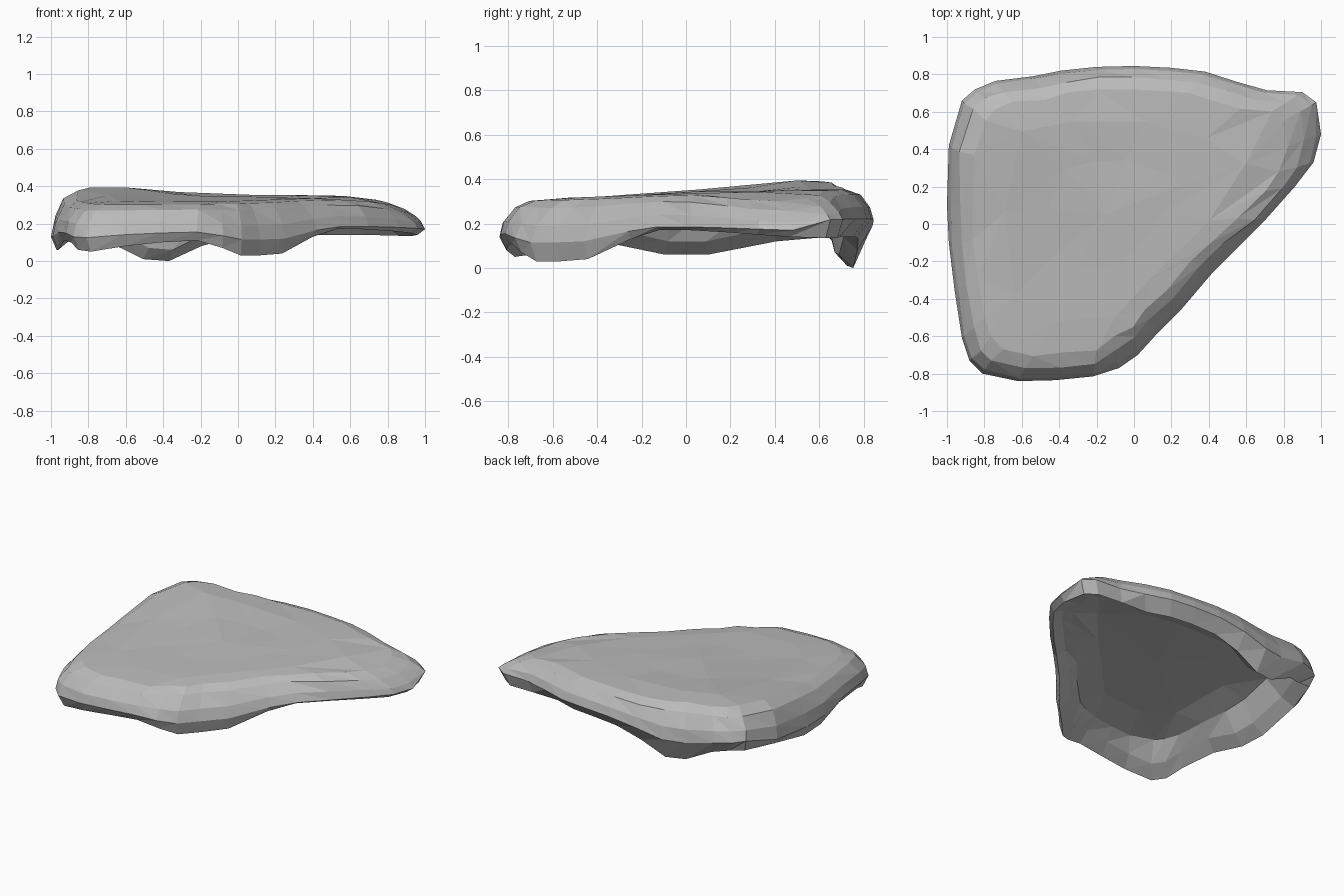
import bpy
import bmesh
import random
from mathutils import Vector

default_cube = bpy.data.objects.get("Cube")
if default_cube:
    bpy.data.objects.remove(default_cube, do_unlink=True)

random.seed(4)
CENTRE = Vector((-0.15, 0.05))

# Widest outline (x, y) with the height of the wavy lower rim
OUTLINE = [
    (1, 0.48, 0.14), (0.96, 0.33, 0.15), (0.86, 0.2, 0.16), (0.7, 0.02, 0.17),
    (0.55, -0.13, 0.17), (0.42, -0.26, 0.13), (0.25, -0.46, 0.04), (0.12, -0.59, 0.03),
    (0.02, -0.7, 0.03), (-0.08, -0.77, 0.07), (-0.22, -0.815, 0.11), (-0.42, -0.835, 0.1),
    (-0.62, -0.84, 0.08), (-0.81, -0.8, 0.05), (-0.88, -0.73, 0.06), (-0.92, -0.61, 0.1),
    (-0.96, -0.35, 0.11), (-0.99, -0.1, 0.06), (-1, 0.1, 0.06), (-0.99, 0.42, 0.12),
    (-0.92, 0.66, 0.14), (-0.85, 0.72, 0.12), (-0.74, 0.765, 0.1), (-0.54, 0.79, 0.01),
    (-0.39, 0.82, 0), (-0.2, 0.84, 0.08), (0, 0.845, 0.13), (0.2, 0.835, 0.14),
    (0.38, 0.815, 0.14), (0.55, 0.76, 0.14), (0.71, 0.715, 0.14), (0.9, 0.705, 0.135),
    (0.975, 0.65, 0.135),
]


def crown_height(x, y):
    """Height of the upper surface: nearly flat, one raised corner, a falling tip."""
    corner = Vector((x + 0.75, y - 0.48)).length
    bump = 0.055 * max(0, 1 - corner / 0.6)
    tip_fall = 0.4 * max(0, x - 0.5) ** 2
    return 0.335 + 0.035 * y + bump - tip_fall


def widest_height(y, rim):
    """Height at which the side wall bulges out furthest."""
    return 0.1 + rim / 2 + (0.05 if y > 0.5 else 0)


def long_slope(x, y):
    """True along the gentler diagonal side."""
    return y < 0 and x > -0.1


def back_edge(x, y):
    """True along the back, where the lip curls in further."""
    return y > 0.7 and x < 0.6


def ring(bm, inset, height, jitter=0, step=1, region=long_slope, widen=1):
    """One loop of vertices pulled towards the centre, further in one region."""
    verts = []
    for x, y, rim in OUTLINE[::step]:
        amount = inset * (widen if region(x, y) else 1)
        flat = Vector((x, y)).lerp(CENTRE, amount)
        flat += Vector((random.uniform(-jitter, jitter), random.uniform(-jitter, jitter)))
        z = height(flat.x, flat.y, rim, widest_height(y, rim))
        verts.append(bm.verts.new((flat.x, flat.y, z)))
    return verts


def bridge(bm, outer, inner):
    """Join two loops; the inner one may have a third as many vertices."""
    count, ratio = len(outer), len(outer) // len(inner)
    for i in range(count):
        a, b = outer[i], outer[(i + 1) % count]
        # Shift by half a step so that each inner vertex sits amid its outer ones
        c = inner[(i + ratio // 2) // ratio % len(inner)]
        d = inner[(i + 1 + ratio // 2) // ratio % len(inner)]
        if c is d:
            bm.faces.new((a, b, c))
        else:
            bm.faces.new((a, b, d))
            bm.faces.new((a, d, c))


def close(bm, loop, z):
    """Fan the last loop to a single middle vertex."""
    middle = bm.verts.new((CENTRE.x, CENTRE.y, z))
    for i, vert in enumerate(loop):
        bm.faces.new((vert, loop[(i + 1) % len(loop)], middle))


def blend(share):
    """Height part of the way from the widest line up to the crown."""
    return lambda x, y, rim, wide: wide + (crown_height(x, y) - wide) * share


def below_crown(depth):
    return lambda x, y, rim, wide: crown_height(x, y) - depth


def above_rim(lift):
    return lambda x, y, rim, wide: rim + lift


bm = bmesh.new()

# Outer skin, from the widest line to the top
widest = ring(bm, 0, blend(0))
outer_loops = [
    widest,
    ring(bm, 0.02, blend(0.38), 0.004, widen=1.6),
    ring(bm, 0.075, blend(0.78), 0.008, widen=1.6),
    ring(bm, 0.16, blend(0.95), 0.01, widen=1.3),
    ring(bm, 0.36, below_crown(0), 0.02, 3),
    ring(bm, 0.66, below_crown(0), 0.03, 3),
]

# Curled lip and hollow underside
lip_loops = [
    widest,
    ring(bm, 0.035, above_rim(0), region=back_edge, widen=2.5),
    ring(bm, 0.125, above_rim(0.06), 0.005, region=back_edge, widen=1.35),
    ring(bm, 0.22, below_crown(0.09), 0.01),
    ring(bm, 0.42, below_crown(0.05), 0.02, 3),
]

for loops, middle_z in ((outer_loops, 0.345), (lip_loops, 0.295)):
    for outer, inner in zip(loops, loops[1:]):
        bridge(bm, outer, inner)
    close(bm, loops[-1], middle_z)

bmesh.ops.recalc_face_normals(bm, faces=bm.faces[:])
mesh = bpy.data.meshes.new("stone_shell")
bm.to_mesh(mesh)
bm.free()

shell = bpy.data.objects.new("stone_shell", mesh)
bpy.context.collection.objects.link(shell)

# Single stone colour
stone = bpy.data.materials.new("stone_grey")
stone.use_nodes = True
colour = (0.5, 0.5, 0.5, 1)
stone.diffuse_color = colour
stone.node_tree.nodes["Principled BSDF"].inputs["Base Color"].default_value = colour
mesh.materials.append(stone)
